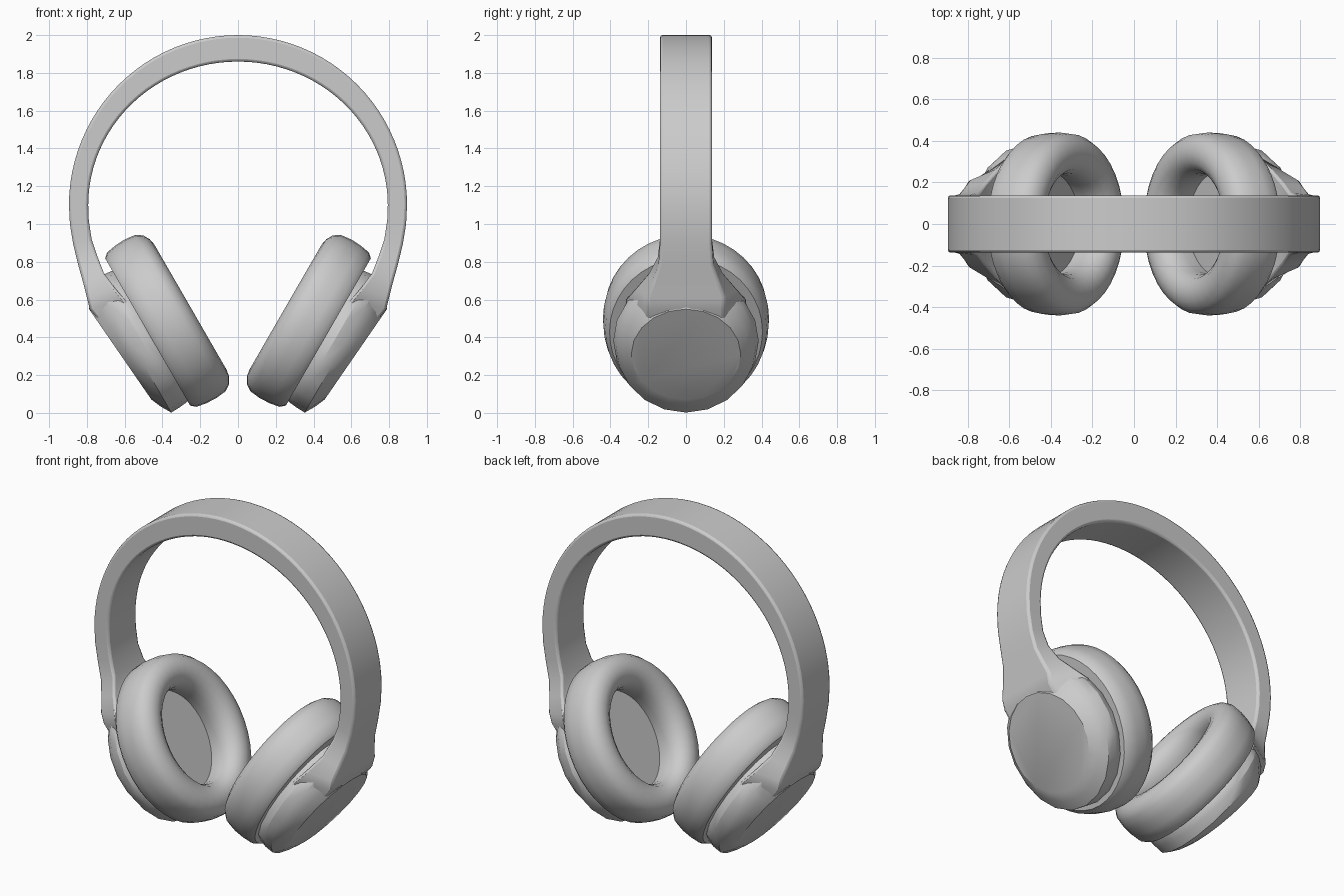
import bpy, bmesh
from math import sin, cos, pi, radians
from mathutils import Vector

if "Cube" in bpy.data.objects:
    bpy.data.objects.remove(bpy.data.objects["Cube"])

# Ear-cup frame: A points outward along the cup axis, T runs up the cup face
A = Vector((cos(radians(30)), 0, -sin(radians(30))))
T = Vector((sin(radians(30)), 0, cos(radians(30))))
Y = Vector((0, 1, 0))


def loft(name, rings, angle=35):
    """Skin a list of equal-length point rings and cap both ends."""
    bm = bmesh.new()
    rows = [[bm.verts.new(p) for p in ring] for ring in rings]
    n = len(rows[0])
    for r0, r1 in zip(rows, rows[1:]):
        for i in range(n):
            j = (i + 1) % n
            bm.faces.new((r0[i], r0[j], r1[j], r1[i]))
    bm.faces.new(rows[0])
    bm.faces.new(rows[-1])
    bmesh.ops.recalc_face_normals(bm, faces=bm.faces)
    mesh = bpy.data.meshes.new(name)
    bm.to_mesh(mesh)
    bm.free()
    mesh.shade_smooth()
    mesh.set_sharp_from_angle(angle=radians(angle))
    ob = bpy.data.objects.new(name, mesh)
    bpy.context.collection.objects.link(ob)
    return ob


def oval(a, tc, rt, ry, tilt=0.0, n=32):
    """Oval ring across the cup axis, optionally leaning outward at the top."""
    pts = []
    for i in range(n):
        t = rt * cos(2 * pi * i / n)
        y = ry * sin(2 * pi * i / n)
        pts.append(A * (a + tilt * t) + T * (tc + t) + Y * y)
    return pts


def mirror_x(ob):
    m = ob.modifiers.new("mirror", 'MIRROR')
    m.use_mirror_merge = False


# Padded cushion with a recessed speaker plate: (axis position, radius)
cushion_profile = [(.20, .36), (.20, .405), (.175, .427), (.12, .437), (.06, .44),
                   (0, .433), (-.035, .41), (-.055, .375), (-.062, .34), (-.055, .30),
                   (-.03, .265), (.01, .245), (.06, .24), (.12, .25)]
cushion = loft("ear_cushion", [oval(a, .61, r + .045, r, n=40) for a, r in cushion_profile])
mirror_x(cushion)

# Outer shell with chamfered rim and a tilted flat face
shell_rings = [(.17, .585, .385, .34, 0), (.205, .585, .40, .372, 0),
               (.25, .585, .405, .385, 0), (.305, .58, .402, .37, 0),
               (.352, .58, .345, .335, .04), (.385, .58, .29, .29, .08)]
shell = loft("ear_cup_shell", [oval(*r, n=20) for r in shell_rings], 25)
mirror_x(shell)

# Headband: arc sections, then arms that flare into the shells
# section = outer x, outer z, outer half-width, inner x, inner z, inner half-width
sections = []
for i in range(25):
    u = (pi / 2) * i / 24
    sections.append((.895 * sin(u), 1.1 + .9 * cos(u), .138,
                     .793 * sin(u), 1.1 + .76 * cos(u), .138))
sections += [(.890, 1.00, .138, .790, 1.02, .138),
             (.872, .89, .138, .775, .92, .138),
             (.845, .78, .145, .745, .83, .150),
             (.820, .69, .175, .710, .74, .200),
             (.800, .61, .205, .650, .66, .270),
             (.785, .55, .200, .600, .60, .325),
             (.680, .42, .200, .500, .45, .320)]
left = [(-s[0], s[1], s[2], -s[3], s[4], s[5]) for s in reversed(sections[1:])]
band = loft("headband", [[(xo, -wo, zo), (xo, wo, zo), (xi, wi, zi), (xi, -wi, zi)]
                         for xo, zo, wo, xi, zi, wi in left + sections])
bevel = band.modifiers.new("soft_edges", 'BEVEL')
bevel.width = .014
bevel.segments = 2
bevel.limit_method = 'ANGLE'
bevel.angle_limit = radians(45)
